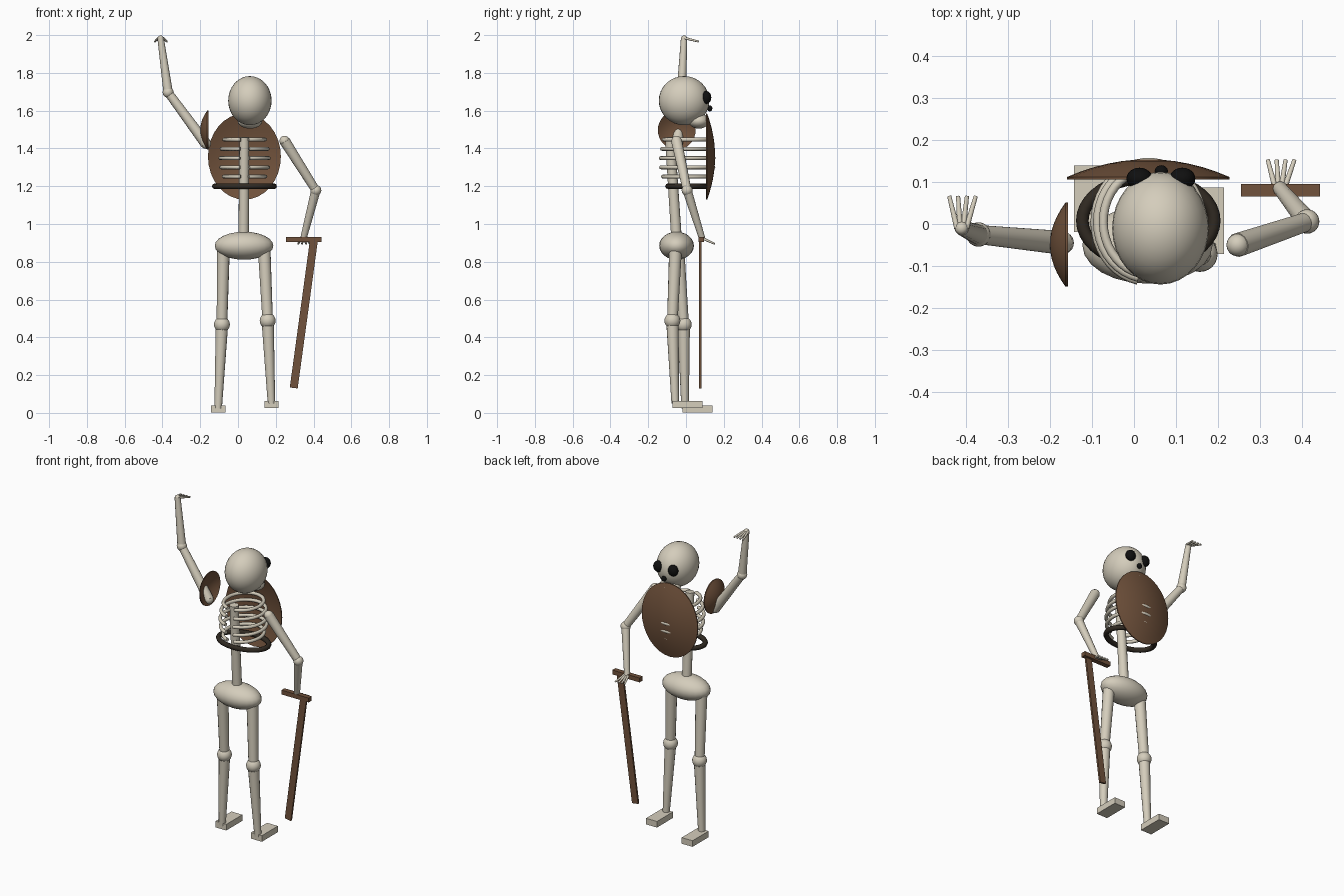
import bpy, bmesh, math
from mathutils import Vector, Matrix

cube = bpy.data.objects.get("Cube")
if cube:
    bpy.data.objects.remove(cube, do_unlink=True)


def material(name, rgb):
    m = bpy.data.materials.new(name)
    m.use_nodes = True
    m.diffuse_color = (*rgb, 1)
    m.node_tree.nodes["Principled BSDF"].inputs["Base Color"].default_value = (*rgb, 1)
    return m


BONE = material("bone", (0.66, 0.61, 0.50))
WOOD = material("brown_wood", (0.165, 0.085, 0.045))
LEATHER = material("dark_leather", (0.03, 0.023, 0.016))
BLACK = material("socket_black", (0.005, 0.005, 0.005))


def finish(bm, name, mat, smooth=True):
    bmesh.ops.recalc_face_normals(bm, faces=bm.faces)
    me = bpy.data.meshes.new(name)
    bm.to_mesh(me)
    bm.free()
    me.materials.append(mat)
    ob = bpy.data.objects.new(name, me)
    bpy.context.collection.objects.link(ob)
    if smooth:
        bpy.ops.object.select_all(action="DESELECT")
        ob.select_set(True)
        bpy.context.view_layer.objects.active = ob
        bpy.ops.object.shade_smooth_by_angle(angle=math.radians(40))
    return ob


def ball(name, center, radii, mat=BONE, segments=24):
    bm = bmesh.new()
    bmesh.ops.create_uvsphere(bm, u_segments=segments, v_segments=segments // 2, radius=1)
    bmesh.ops.transform(bm, matrix=Matrix.LocRotScale(Vector(center), None, Vector(radii)), verts=bm.verts)
    return finish(bm, name, mat)


def bone(name, a, b, r1, r2):
    a, b = Vector(a), Vector(b)
    bm = bmesh.new()
    bmesh.ops.create_cone(bm, cap_ends=True, segments=14, radius1=r1, radius2=r2, depth=(b - a).length)
    turn = (b - a).to_track_quat("Z", "Y")
    bmesh.ops.transform(bm, matrix=Matrix.LocRotScale((a + b) / 2, turn, None), verts=bm.verts)
    return finish(bm, name, BONE)


def box(name, center, size, mat, lean=0):
    bm = bmesh.new()
    bmesh.ops.create_cube(bm, size=1)
    turn = Matrix.Rotation(lean, 3, "Y").to_quaternion()
    bmesh.ops.transform(bm, matrix=Matrix.LocRotScale(Vector(center), turn, Vector(size)), verts=bm.verts)
    return finish(bm, name, mat, False)


def dish(name, center, direction, half_width, half_height, bulge):
    """Thin domed shield; the rim is centred on center and it bulges along direction."""
    bm = bmesh.new()
    steps = [i / 6 for i in range(7)]
    outer = [(r, bulge * (1 - r * r)) for r in steps]
    inner = [(r, bulge * (1 - r * r) - 0.006) for r in reversed(steps)]
    verts = [bm.verts.new((r, 0, h)) for r, h in outer + inner]
    edges = [bm.edges.new(pair) for pair in zip(verts, verts[1:])]
    bmesh.ops.spin(bm, geom=verts + edges, cent=(0, 0, 0), axis=(0, 0, 1), angle=math.tau, steps=32)
    bmesh.ops.remove_doubles(bm, verts=bm.verts, dist=0.0005)
    turn = Vector(direction).to_track_quat("Z", "Y").to_matrix().to_4x4()
    # local Y of the tracked frame points upwards
    shape = Matrix.Diagonal((half_width, half_height, 1, 1))
    bmesh.ops.transform(bm, matrix=Matrix.Translation(center) @ turn @ shape, verts=bm.verts)
    return finish(bm, name, WOOD)


def hoop(name, center, rx, ry, thickness, mat, gap=0.0):
    """Elliptical tube, with an optional gap at the back (-y)."""
    cu = bpy.data.curves.new(name, "CURVE")
    cu.dimensions = "3D"
    cu.bevel_depth = thickness
    cu.bevel_resolution = 2
    cu.use_fill_caps = True
    count = 40
    sp = cu.splines.new("POLY")
    sp.points.add(count - 1)
    sp.use_cyclic_u = gap == 0
    for i, p in enumerate(sp.points):
        t = i / (count - 1) if gap else i / count
        ang = -math.pi / 2 + gap + t * (math.tau - 2 * gap)
        p.co = (center[0] + rx * math.cos(ang), center[1] + ry * math.sin(ang), center[2], 1)
    cu.materials.append(mat)
    ob = bpy.data.objects.new(name, cu)
    bpy.context.collection.objects.link(ob)


# Skull
ball("skull", (0.063, -0.01, 1.653), (0.115, 0.134, 0.13), segments=32)
ball("jaw", (0.063, 0.068, 1.545), (0.065, 0.055, 0.04))
for side, x in (("right", 0.013), ("left", 0.115)):
    ball(side + "_eye_socket", (x, 0.108, 1.67), (0.031, 0.026, 0.034), BLACK)
ball("nose_socket", (0.065, 0.126, 1.612), (0.016, 0.014, 0.016), BLACK, 12)

# Spine, ribs, belt and pelvis
bone("spine", (0.03, -0.05, 0.92), (0.033, -0.085, 1.46), 0.028, 0.026)
for i, (w, d) in enumerate(((0.108, 0.125), (0.122, 0.135), (0.128, 0.142), (0.124, 0.14), (0.11, 0.13))):
    hoop(f"rib_{i + 1}", (0.035, 0.005, 1.447 - 0.049 * i), w, d, 0.0105, BONE, 0.2)
hoop("belt", (0.034, 0.008, 1.2), 0.157, 0.103, 0.015, LEATHER)
ball("pelvis", (0.032, -0.05, 0.885), (0.155, 0.092, 0.074))

# Legs: hip, knee and ankle positions
LEGS = {
    "right": ((-0.077, -0.043, 0.88), (-0.085, -0.012, 0.468), (-0.105, -0.005, 0.025)),
    "left": ((0.138, -0.055, 0.88), (0.157, -0.072, 0.488), (0.177, -0.057, 0.05)),
}
for side, (hip, knee, ankle) in LEGS.items():
    bone(side + "_thigh", hip, knee, 0.034, 0.028)
    ball(side + "_knee", knee, (0.042,) * 3)
    bone(side + "_shin", knee, ankle, 0.033, 0.02)
    box(side + "_foot", (ankle[0], ankle[1] + 0.065, ankle[2] - 0.005), (0.075, 0.158, 0.038), BONE)

# Arms: shoulder, elbow, wrist and middle fingertip positions
ARMS = {
    "right": ((-0.17, -0.045, 1.425), (-0.37, -0.025, 1.697), (-0.41, -0.01, 1.985), (-0.408, 0.066, 1.966)),
    "left": ((0.247, -0.05, 1.44), (0.412, 0.006, 1.178), (0.347, 0.085, 0.925), (0.35, 0.152, 0.895)),
}
for side, (shoulder, elbow, wrist, tip) in ARMS.items():
    bone(side + "_upper_arm", shoulder, elbow, 0.029, 0.023)
    ball(side + "_shoulder_cap", shoulder, (0.027,) * 3)
    ball(side + "_elbow", elbow, (0.029,) * 3)
    bone(side + "_forearm", elbow, wrist, 0.025, 0.017)
    ball(side + "_wrist", wrist, (0.016, 0.016, 0.013), BONE, 12)
    for k in range(4):
        spread = (k - 1.5) * 0.021
        start = (wrist[0] + spread * 0.35, wrist[1], wrist[2])
        bone(f"{side}_finger_{k + 1}", start, (tip[0] + spread, tip[1], tip[2]), 0.007, 0.005)

# Shields
dish("chest_shield", (0.034, 0.112, 1.357), (0, 1, 0), 0.193, 0.228, 0.042)
dish("arm_shield", (-0.163, -0.049, 1.497), (-1, 0, 0), 0.1, 0.103, 0.037)

# Sword
box("sword_guard", (0.348, 0.08, 0.917), (0.188, 0.03, 0.027), WOOD)
top, end = Vector((0.402, 0.075, 0.915)), Vector((0.295, 0.075, 0.132))
blade = top - end
box("sword_blade", (top + end) / 2, (0.042, 0.012, blade.length), WOOD, math.atan2(blade.x, blade.z))
